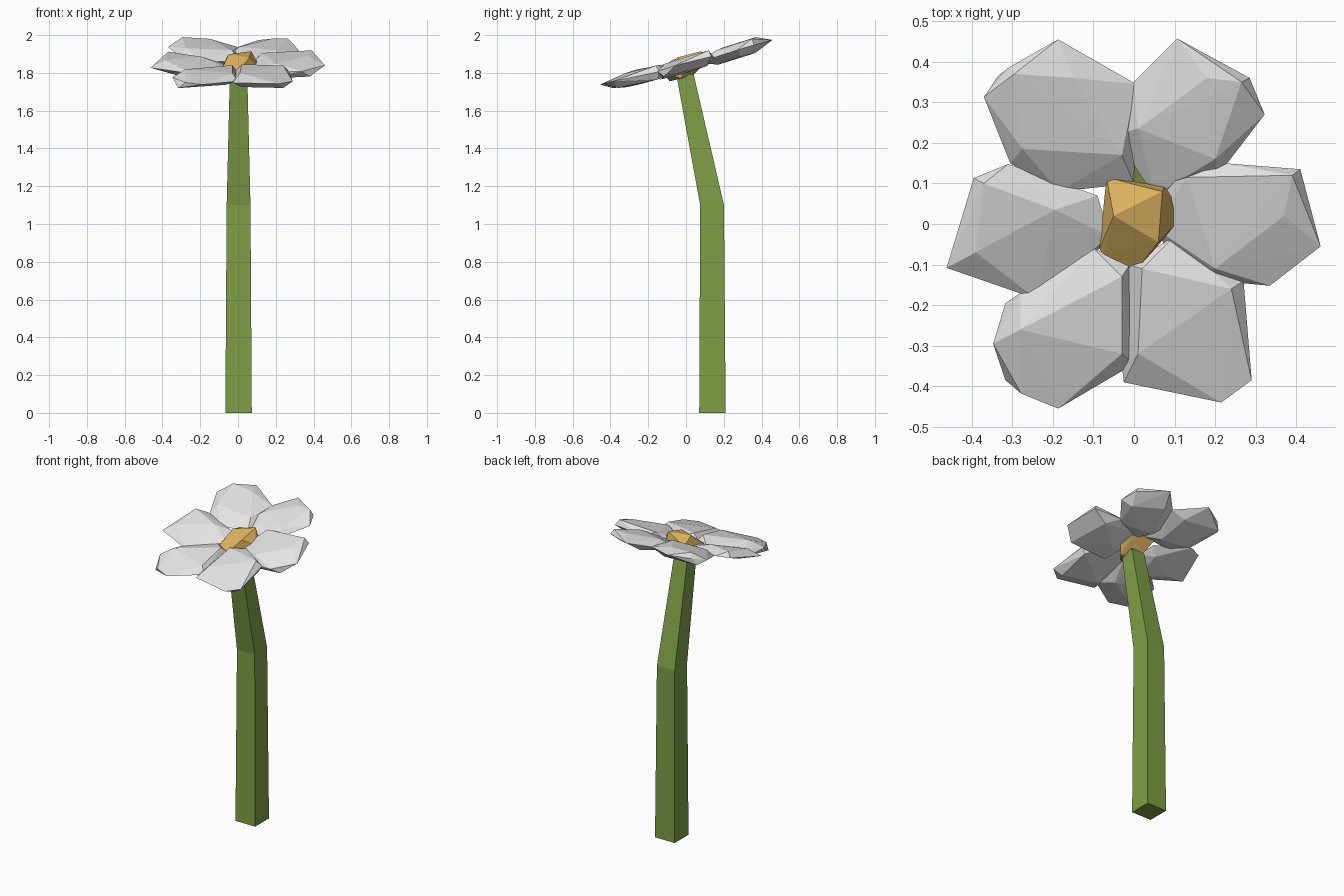
import bpy, bmesh
from mathutils import Vector

if "Cube" in bpy.data.objects:
    bpy.data.objects.remove(bpy.data.objects["Cube"])


def material(name, rgb):
    m = bpy.data.materials.new(name)
    m.diffuse_color = (*rgb, 1)
    m.use_nodes = True
    m.node_tree.nodes["Principled BSDF"].inputs["Base Color"].default_value = m.diffuse_color
    return m


WHITE = material("petal white", (0.78, 0.78, 0.78))
GOLD = material("pollen gold", (0.73, 0.46, 0.12))
GREEN = material("stem green", (0.21, 0.345, 0.06))


def finish(name, bm, mat):
    bmesh.ops.recalc_face_normals(bm, faces=bm.faces)
    me = bpy.data.meshes.new(name)
    bm.to_mesh(me)
    bm.free()
    me.materials.append(mat)
    bpy.context.collection.objects.link(bpy.data.objects.new(name, me))


def head(x, y, h=0.0):
    """Point at height h over the tilted, slightly cupped flower plane."""
    return Vector((x, y, 1.835 + 0.26 * y + 0.09 * (x * x + y * y) + h))


def faceted(name, rim, high, thick, mat):
    """Flat faceted blob: rim outline, high points, mirrored low points."""
    cx = (min(p[0] for p in rim) + max(p[0] for p in rim)) / 2
    cy = (min(p[1] for p in rim) + max(p[1] for p in rim)) / 2
    pts = [head(x, y) for x, y in rim]
    pts += [head(x, y, thick) for x, y in high]
    pts += [head(2 * cx - x, 2 * cy - y, -thick) for x, y in high]
    bm = bmesh.new()
    for p in pts:
        bm.verts.new(p)
    res = bmesh.ops.convex_hull(bm, input=bm.verts)
    junk = {v for v in res["geom_interior"] + res["geom_unused"]
            if isinstance(v, bmesh.types.BMVert)}
    bmesh.ops.delete(bm, geom=list(junk), context='VERTS')
    finish(name, bm, mat)


# Six petals: rim outline, then the raised points
petals = {
    "petal_back_right": (
        [(-0.05, 0.22), (0.0, 0.35), (0.107, 0.457), (0.285, 0.36),
         (0.322, 0.27), (0.207, 0.12), (0.05, 0.07)],
        [(0.18, 0.36), (0.01, 0.235), (0.2, 0.16), (0.265, 0.35)]),
    "petal_back_left": (
        [(-0.187, 0.455), (-0.31, 0.385), (-0.37, 0.313), (-0.305, 0.15),
         (-0.185, 0.08), (0.0, 0.1), (0.005, 0.345)],
        [(-0.15, 0.36), (-0.275, 0.185), (-0.03, 0.17), (-0.295, 0.37)]),
    "petal_left": (
        [(-0.395, 0.113), (-0.31, 0.148), (-0.09, 0.07), (-0.06, -0.03),
         (-0.19, -0.14), (-0.24, -0.185), (-0.462, -0.108)],
        [(-0.195, 0.035), (-0.39, -0.07), (-0.37, 0.1)]),
    "petal_front_left": (
        [(-0.347, -0.295), (-0.278, -0.418), (-0.187, -0.455), (0.0, -0.345),
         (-0.01, -0.1), (-0.1, -0.06), (-0.28, -0.17)],
        [(-0.03, -0.13), (-0.03, -0.32), (-0.28, -0.26)]),
    "petal_front_right": (
        [(0.27, -0.14), (0.29, -0.385), (0.215, -0.44), (-0.025, -0.39),
         (-0.03, -0.35), (-0.015, -0.1), (0.1, -0.03)],
        [(0.14, -0.24), (0.02, -0.11), (0.01, -0.32), (0.24, -0.16)]),
    "petal_right": (
        [(0.41, 0.135), (0.46, -0.055), (0.335, -0.152), (0.2, -0.14),
         (0.05, -0.01), (0.08, 0.1), (0.22, 0.15)],
        [(0.13, 0.115), (0.37, 0.02), (0.2, -0.11), (0.39, 0.12)]),
}
for name, (rim, high) in petals.items():
    faceted(name, rim, high, 0.038, WHITE)

# Gold flower centre
faceted("flower_centre",
        [(-0.068, 0.115), (0.075, 0.093), (0.103, 0.06), (0.113, 0.01),
         (0.0, -0.122), (-0.075, -0.08), (-0.085, -0.06)],
        [(-0.05, 0.02), (0.07, 0.08), (0.06, -0.045)], 0.058, GOLD)

# Square stem, bent once: centre x, centre y, z, half width
bm = bmesh.new()
rings = []
for x, y, z, r in [(0.003, 0.14, 0, 0.07), (0.003, 0.138, 1.1, 0.063),
                   (0.003, -0.006, 1.795, 0.046)]:
    rings.append([bm.verts.new((x + sx * r, y + sy * r, z))
                  for sx, sy in ((-1, -1), (1, -1), (1, 1), (-1, 1))])
for a, b in zip(rings, rings[1:]):
    for i in range(4):
        j = (i + 1) % 4
        bm.faces.new((a[i], a[j], b[j], b[i]))
bm.faces.new(rings[0])
bm.faces.new(rings[-1])
finish("stem", bm, GREEN)
